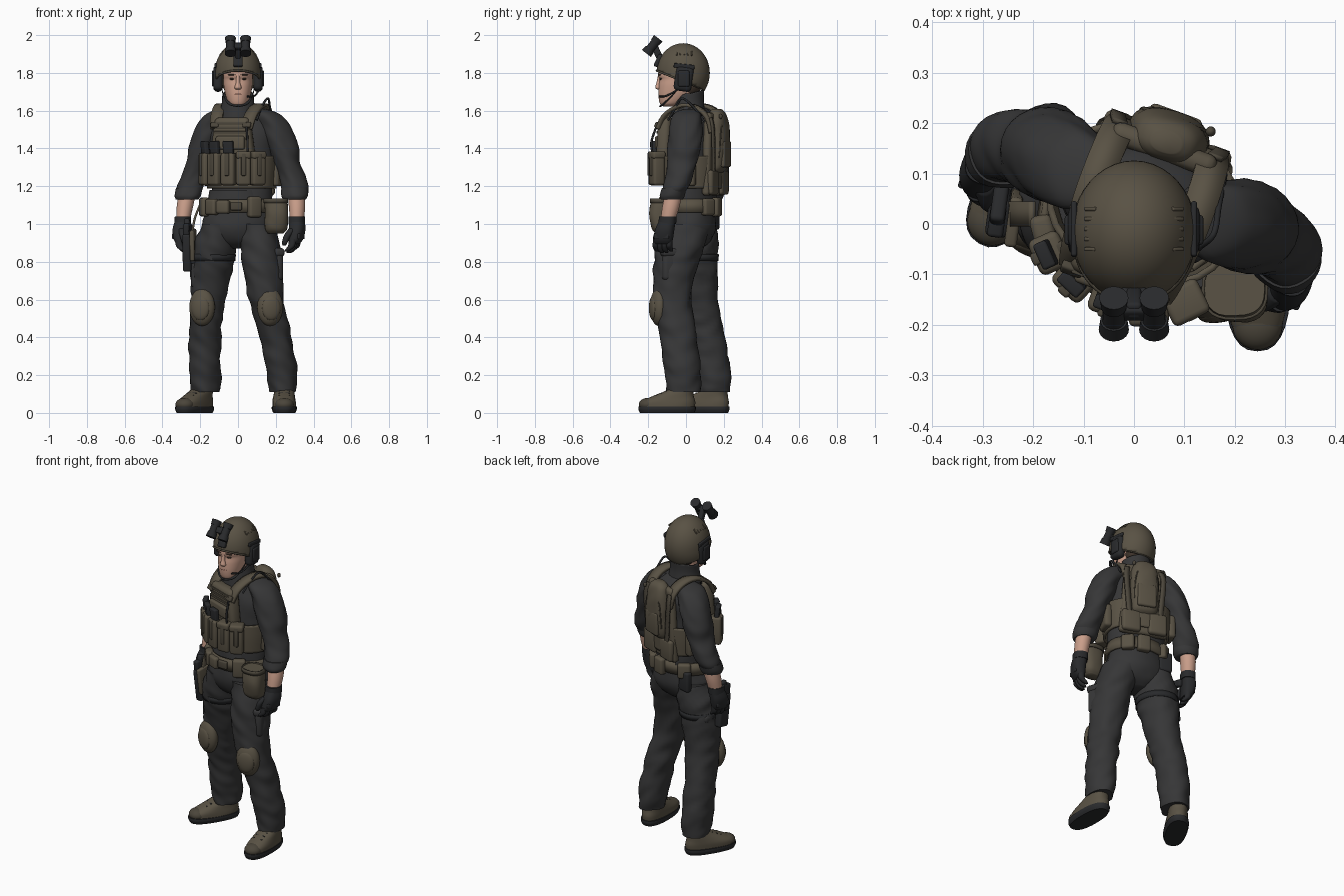
import bpy, bmesh
from math import sin, cos, pi, radians, copysign
from mathutils import Matrix, Vector, noise

if "Cube" in bpy.data.objects:
    bpy.data.objects.remove(bpy.data.objects["Cube"])


def material(name, *rgb):
    m = bpy.data.materials.new(name)
    m.use_nodes = True
    m.diffuse_color = (*rgb, 1)
    m.node_tree.nodes["Principled BSDF"].inputs["Base Color"].default_value = (*rgb, 1)
    return m


cloth = material("charcoal cloth", .037, .037, .038)
olive = material("olive gear", .1, .084, .058)
dark_olive = material("dark olive webbing", .07, .06, .043)
black = material("black gear", .022, .023, .025)
skin = material("skin", .6, .35, .26)
lip = material("lips", .36, .16, .12)
brown = material("hair brown", .05, .035, .025)

WORLD = Matrix.Identity(4)
TORSO = Matrix.Translation((.02, .04, 0)) @ Matrix.Rotation(radians(-20), 4, 'Z')


def place(x, y, z, yaw=0, pitch=0):
    return (Matrix.Translation((x, y, z)) @ Matrix.Rotation(radians(yaw), 4, 'Z')
            @ Matrix.Rotation(radians(pitch), 4, 'X'))


def side_frame(base, s):
    return base @ Matrix.Diagonal((s, 1, 1, 1))


def finish(name, bm, mat, frame=WORLD, thick=0, angle=45):
    bm.transform(frame)
    bmesh.ops.recalc_face_normals(bm, faces=bm.faces)
    me = bpy.data.meshes.new(name)
    bm.to_mesh(me)
    bm.free()
    me.materials.append(mat)
    me.shade_smooth()
    me.set_sharp_from_angle(angle=radians(angle))
    ob = bpy.data.objects.new(name, me)
    bpy.context.collection.objects.link(ob)
    if thick:
        mod = ob.modifiers.new("thickness", 'SOLIDIFY')
        mod.thickness, mod.offset = thick, 1


def spline(keys, steps):
    """Smooth curve through rows of numbers."""
    keys = [Vector(k) for k in keys]
    ext = [keys[0]] + keys + [keys[-1]]
    out = []
    for a, b, c, d in zip(ext, ext[1:], ext[2:], ext[3:]):
        for i in range(steps):
            t = i / steps
            out.append(b + (c - a) * (t / 2) + (a * 2 - b * 5 + c * 4 - d) * (t * t / 2)
                       + (b * 3 - a - c * 3 + d) * (t ** 3 / 2))
    return out + [keys[-1]]


def limb(name, keys, mat, frame=WORLD, fold=0, steps=5, power=1, cap=True, thick=0, sides=28, edit=None):
    """Stack of rounded sections, each x, y, z, half width, half depth."""
    bm = bmesh.new()
    rings = []
    for x, y, z, rx, ry in spline(keys, steps):
        ring = []
        for i in range(sides):
            a = 2 * pi * i / sides
            c, s = cos(a), sin(a)
            p = Vector((x + rx * copysign(abs(c) ** power, c), y + ry * copysign(abs(s) ** power, s), z))
            if fold:
                f = noise.noise(Vector((p.x * 11, p.y * 11, p.z * 17 + p.x * 14)))
                p += Vector((c, s, 0)) * fold * f
            if edit:
                p = edit(p)
            ring.append(bm.verts.new(p))
        rings.append(ring)
    for r, q in zip(rings, rings[1:]):
        for i in range(sides):
            j = (i + 1) % sides
            bm.faces.new((r[i], r[j], q[j], q[i]))
    if cap:
        bm.faces.new(rings[0])
        bm.faces.new(rings[-1])
    finish(name, bm, mat, frame, thick, 60)


def box(name, size, mat, frame=WORLD, bevel=.012, taper=1):
    bm = bmesh.new()
    bmesh.ops.create_cube(bm, size=1, matrix=Matrix.Diagonal((*size, 1)))
    for v in bm.verts:
        if v.co.z > 0:
            v.co.x *= taper
    bmesh.ops.bevel(bm, geom=bm.edges[:], offset=min(bevel, min(size) * .45), segments=3, profile=.5, affect='EDGES')
    finish(name, bm, mat, frame)


def ball(name, size, mat, frame=WORLD):
    bm = bmesh.new()
    bmesh.ops.create_uvsphere(bm, u_segments=24, v_segments=14, radius=1, matrix=Matrix.Diagonal((*size, 1)))
    finish(name, bm, mat, frame)


def cylinder(name, r1, r2, length, mat, frame=WORLD):
    bm = bmesh.new()
    bmesh.ops.create_cone(bm, cap_ends=True, segments=20, radius1=r1, radius2=r2, depth=length)
    finish(name, bm, mat, frame)


def strap(name, points, width, mat, frame=WORLD, thick=.012):
    """Flat band along points; width is a vector across it."""
    bm = bmesh.new()
    w = Vector(width) / 2
    rows = [(bm.verts.new(p - w), bm.verts.new(p + w)) for p in spline(points, 6)]
    for a, b in zip(rows, rows[1:]):
        bm.faces.new((a[0], a[1], b[1], b[0]))
    finish(name, bm, mat, frame, thick)


def cable(name, points, radius, mat, frame=WORLD):
    cu = bpy.data.curves.new(name, 'CURVE')
    cu.dimensions, cu.bevel_depth, cu.bevel_resolution, cu.use_fill_caps = '3D', radius, 2, True
    sp = cu.splines.new('POLY')
    pts = spline(points, 6)
    sp.points.add(len(pts) - 1)
    for q, p in zip(sp.points, pts):
        q.co = (*(frame @ p), 1)
    cu.materials.append(mat)
    bpy.context.collection.objects.link(bpy.data.objects.new(name, cu))


# Trousers
limb("trouser_seat", [(0, .02, 1.18, .15, .12), (0, .02, 1.08, .17, .13), (0, .02, .98, .19, .14),
                      (0, .02, .91, .15, .11), (0, .02, .87, .05, .06)], cloth, fold=.006)
limb("left_trouser_leg", [(.09, 0, 1, .1, .13), (.12, -.03, .88, .11, .13), (.13, -.06, .75, .105, .112),
                          (.155, -.07, .58, .092, .1), (.2, -.04, .4, .082, .095), (.23, -.02, .22, .083, .094),
                          (.24, -.015, .11, .073, .085)], cloth, fold=.012, steps=10)
limb("right_trouser_leg", [(-.09, .03, 1, .1, .13), (-.12, .04, .88, .115, .13), (-.14, .05, .75, .108, .118),
                           (-.16, .07, .58, .09, .1), (-.175, .11, .4, .085, .1), (-.175, .14, .22, .085, .095),
                           (-.175, .148, .11, .075, .085)], cloth, fold=.012, steps=10)

# Thigh pockets, knee pads and boots
for side, pocket, knee, foot in (
        ("left", place(.2, -.065, .78, 20), place(.17, -.145, .56, 12), place(.245, 0, 0)),
        ("right", place(-.215, .06, .74, -12), place(-.19, -.018, .56, -18), place(-.178, .178, 0, -31))):
    box(side + "_thigh_pocket", (.05, .13, .16), cloth, pocket, .022)
    box(side + "_pocket_flap", (.058, .138, .045), cloth, pocket @ place(0, 0, .07), .016)
    ball(side + "_knee_pad", (.07, .045, .1), olive, knee)
    ball(side + "_knee_cap", (.05, .02, .065), olive, knee @ place(0, -.03, -.005))
    limb(side + "_boot_sole", [(0, -.1, 0, .058, .144), (0, -.1, .018, .066, .152), (0, -.1, .035, .066, .152)],
         black, foot, power=.8)
    limb(side + "_boot_upper", [(0, -.1, .03, .062, .147), (0, -.093, .06, .062, .142), (0, -.065, .09, .057, .108),
                                (0, -.035, .115, .052, .078), (0, -.01, .14, .05, .06), (0, -.005, .19, .05, .055)],
         olive, foot, power=.85, fold=.004)
    ball(side + "_toe_cap", (.05, .05, .035), dark_olive, foot @ place(0, -.2, .045))
    for i in range(4):
        box(side + "_boot_lace", (.06, .008, .008), black, foot @ place(0, -.155 + i * .026, .092 + i * .011), .003)

# Shirt and collar
limb("shirt_body", [(0, 0, 1.1, .165, .12), (0, 0, 1.25, .165, .118), (0, 0, 1.4, .175, .12), (0, .01, 1.5, .175, .115),
                    (0, .01, 1.57, .135, .09), (-.01, -.005, 1.615, .08, .065)], cloth, TORSO, fold=.008)


def open_front(p):
    p.z += max(0, p.y - .02) * .25 - max(0, -p.y - .015) * 1.2
    return p


limb("shirt_collar", [(0, .01, 1.58, .1, .09), (0, .01, 1.64, .086, .084), (0, .015, 1.69, .083, .082)], cloth,
     cap=False, thick=.01, edit=open_front)

# Sleeves, forearms and gloves
for side, s in (("left", 1), ("right", -1)):
    F = side_frame(TORSO, s)
    limb(side + "_sleeve", [(.09, .02, 1.61, .03, .04), (.14, .02, 1.575, .078, .075), (.194, .025, 1.48, .083, .09),
                            (.237, .025, 1.36, .073, .085), (.275, .02, 1.26, .07, .074),
                            (.295, .005, 1.19, .068, .066), (.302, -.01, 1.14, .06, .057)],
         cloth, F, fold=.012, steps=8)
    limb(side + "_rolled_cuff", [(.304, -.01, 1.13, .061, .057), (.303, -.008, 1.15, .071, .065),
                                 (.297, 0, 1.19, .069, .065)], cloth, F, fold=.006)
    H = F @ place(.006, .022, 0)
    limb(side + "_forearm", [(.3, -.02, 1.17, .045, .046), (.31, -.035, 1.09, .043, .046),
                             (.315, -.052, 1.01, .035, .038)], skin, H)
    limb(side + "_glove_cuff", [(.315, -.05, 1.04, .041, .046), (.316, -.053, 1, .041, .046)], black, H, power=.8)
    limb(side + "_glove_palm", [(.316, -.052, 1.02, .038, .042), (.322, -.065, .97, .04, .051),
                                (.318, -.075, .92, .034, .052), (.31, -.08, .895, .024, .046)], black, H, power=.8)
    for i in range(4):
        y = -.117 + i * .026
        tip = .842 + abs(i - 1.4) * .008
        limb(side + "_finger", [(.314, y, .92, .019, .015), (.31, y - .004, .885, .019, .015),
                                (.293, y - .006, tip + .012, .017, .014), (.28, y - .004, tip, .008, .008)],
             black, H, sides=12)
    limb(side + "_thumb", [(.305, -.095, .975, .02, .02), (.288, -.122, .94, .019, .018),
                           (.275, -.13, .9, .015, .014), (.272, -.128, .885, .007, .007)], black, H, sides=12)
    box(side + "_knuckle_guard", (.014, .085, .03), black, H @ place(.347, -.075, .935), .006)

# Armour vest
limb("vest_cummerbund", [(0, 0, 1.19, .17, .135), (0, 0, 1.28, .178, .14), (0, 0, 1.36, .18, .14)], olive, TORSO,
     cap=False, thick=.014, power=.85)
box("front_plate", (.25, .07, .22), olive, TORSO @ place(0, -.138, 1.455), .025, .76)
box("chest_admin_pouch", (.16, .03, .07), olive, TORSO @ place(0, -.177, 1.43), .01)
box("back_plate", (.29, .045, .44), olive, TORSO @ place(0, .115, 1.37), .02, .75)
for i in range(3):
    box("chest_webbing", (.18, .01, .014), dark_olive, TORSO @ place(0, -.173, 1.485 + i * .024), .003)
for s in (1, -1):
    F = side_frame(TORSO, s)
    strap("shoulder_strap", [(.085, -.155, 1.5), (.095, -.115, 1.57), (.105, -.03, 1.617), (.105, .05, 1.61),
                             (.1, .11, 1.56), (.09, .13, 1.48)], (.065, 0, 0), olive, F, .018)
    strap("pack_strap", [(.1, .13, 1.56), (.11, .145, 1.5), (.1, .145, 1.36), (.085, .14, 1.2)], (.03, 0, 0),
          dark_olive, F, .01)
    box("lower_back_pouch", (.11, .04, .13), olive, F @ place(.078, .135, 1.22), .016)
    box("side_pouch", (.045, .1, .14), olive, F @ place(.19, .03, 1.27), .016)
    box("strap_buckle", (.045, .02, .03), dark_olive, F @ place(.09, -.17, 1.525, 0, -25), .006)

# Magazine pouches wrapped round the chest
for i in range(5):
    a = (i - 2) * .4
    F = TORSO @ place(.2 * sin(a), -.05 - .152 * cos(a), 1.29, a * 180 / pi)
    box("magazine_pouch", (.076, .065, .17), olive, F, .014)
    box("pouch_strap", (.026, .072, .12), dark_olive, F @ place(0, -.002, .025), .006)
    if i < 3:
        box("magazine", (.055, .028, .12), black, F @ place(0, -.005, .09, 0, 6), .006)
    else:
        box("pouch_flap", (.08, .074, .04), olive, F @ place(0, 0, .075), .012)
cable("radio_antenna", [(.1, -.19, 1.36), (.105, -.2, 1.43), (.09, -.175, 1.52)], .006, black, TORSO)
cable("shoulder_tube", [(.13, .11, 1.54), (.14, .05, 1.62), (.15, -.01, 1.665), (.13, -.05, 1.62), (.12, -.1, 1.55)],
      .006, black, TORSO)

# Backpack
limb("backpack", [(0, .13, 1.27, .05, .02), (0, .135, 1.3, .075, .045), (0, .14, 1.4, .083, .055),
                  (0, .14, 1.52, .078, .05), (0, .135, 1.585, .06, .04), (0, .13, 1.61, .03, .02)],
     olive, TORSO, power=.85, fold=.004)
box("backpack_pocket", (.11, .026, .14), olive, TORSO @ place(0, .182, 1.37), .012)
cable("backpack_zip", [(-.07, .17, 1.35), (-.06, .178, 1.5), (0, .168, 1.575), (.06, .178, 1.5), (.07, .17, 1.35)],
      .004, dark_olive, TORSO)
ball("tube_cap", (.01, .01, .014), dark_olive, TORSO @ place(.075, .18, 1.57))

# Belt and its pouches
limb("belt", [(0, .02, 1.06, .178, .138), (0, .02, 1.13, .17, .135)], olive, cap=False, thick=.014, steps=1)
box("belt_buckle", (.06, .02, .045), dark_olive, place(-.01, -.135, 1.095), .006)
for a, h in ((-75, .1), (-48, .085), (-25, .07), (28, .11), (130, .09), (160, .1), (-150, .09)):
    t = radians(a)
    box("belt_pouch", (.075, .045, h), olive, place(.185 * sin(t), .02 - .15 * cos(t), 1.09, a), .014)
limb("dump_pouch", [(.2, -.125, .95, .04, .03), (.203, -.13, .98, .058, .052), (.205, -.135, 1.06, .062, .058),
                    (.2, -.13, 1.13, .058, .052)], olive, power=.75, fold=.006)
limb("dump_pouch_rim", [(.2, -.13, 1.11, .06, .055), (.2, -.13, 1.135, .06, .055)], dark_olive, cap=False,
     thick=.006, power=.75, steps=1)
box("back_hip_pouch", (.08, .04, .12), black, place(-.1, .15, 1.03, -15), .012)

# Holster and pistol
H = place(-.265, .02, .87, -8, 8)
box("holster", (.045, .075, .2), black, H @ place(-.003, 0, -.02), .012)
box("holster_panel", (.025, .1, .16), olive, H @ place(.028, 0, .02), .008)
box("pistol_slide", (.032, .06, .07), black, H @ place(-.005, 0, .1), .008)
box("pistol_grip", (.03, .11, .042), black, H @ place(-.005, .05, .12, 0, -25), .01)
strap("holster_hanger", [(-.195, .02, 1.1), (-.225, .02, 1.02), (-.24, .02, .92)], (0, .05, 0), olive)
limb("thigh_strap", [(-.13, .045, .805, .112, .123), (-.128, .045, .84, .113, .125)], black, cap=False, thick=.004, steps=1)

# Head and face
limb("neck", [(0, .02, 1.54, .06, .06), (0, 0, 1.62, .058, .062), (0, -.01, 1.7, .058, .065)], skin)
limb("head", [(0, -.095, 1.622, .022, .025), (0, -.08, 1.637, .048, .058), (0, -.058, 1.68, .066, .088),
              (0, -.045, 1.73, .076, .1), (0, -.04, 1.765, .078, .101), (0, -.04, 1.795, .078, .108),
              (0, -.03, 1.86, .07, .09), (0, -.03, 1.9, .03, .04)], skin, power=.92)
limb("nose", [(0, -.145, 1.713, .013, .008), (0, -.146, 1.723, .018, .017), (0, -.143, 1.75, .011, .013),
              (0, -.138, 1.79, .01, .01)], skin, sides=14)
ball("mouth", (.024, .007, .005), lip, place(0, -.14, 1.688))
ball("nape_hair", (.07, .06, .07), brown, place(0, .022, 1.74))
for s in (1, -1):
    ball("eyebrow", (.022, .006, .004), brown, place(s * .034, -.14, 1.79, s * 14))
    ball("eye", (.013, .005, .005), brown, place(s * .033, -.134, 1.768, s * 16))
    # Headset, chin strap and helmet fittings
    box("ear_cup", (.05, .095, .135), black, place(s * .106, -.012, 1.77, 0, -8), .024)
    box("ear_cup_plate", (.02, .06, .085), black, place(s * .128, -.012, 1.77), .008)
    strap("chin_strap", [(s * .09, -.02, 1.74), (s * .076, -.07, 1.68), (s * .05, -.11, 1.64), (0, -.132, 1.626)],
          (0, .012, .016), black, thick=.006)
    box("helmet_rail", (.012, .11, .024), black, place(s * .119, -.01, 1.835, 0, -6), .005)
    for i in range(5):
        box("helmet_rib", (.03, .008, .01), olive,
            place(s * .086, -.05 + i * .02, 1.903) @ Matrix.Rotation(s * .75, 4, 'Y'), .003)
cable("headset_microphone", [(.115, -.03, 1.72), (.09, -.1, 1.68), (.05, -.14, 1.675)], .005, black)

# Helmet: dome cut along a sloping rim
bm = bmesh.new()
bmesh.ops.create_uvsphere(bm, u_segments=40, v_segments=28, radius=1)
for v in bm.verts:
    v.co = Vector((v.co.x * .113, v.co.y * .131, v.co.z * .147))
    v.co.x *= 1 + max(0, -v.co.z)
bmesh.ops.bisect_plane(bm, geom=bm.verts[:] + bm.edges[:] + bm.faces[:], plane_co=(0, -.13, .01),
                       plane_no=(0, .4, 1), clear_inner=True)
finish("helmet_shell", bm, olive, place(0, -.015, 1.8), .01)
cable("helmet_rim", [(.116 * sin(i * pi / 12), -.03 - .125 * cos(i * pi / 12),
                      1.762 + .05 * cos(i * pi / 12)) for i in range(25)], .006, dark_olive)

# Night vision mount and twin tubes
box("helmet_shroud", (.05, .025, .07), black, place(0, -.147, 1.865, 0, -25), .008)
box("mount_arm", (.03, .035, .09), black, place(0, -.155, 1.915, 0, 25), .008)
box("tube_bridge", (.09, .03, .035), black, place(0, -.172, 1.94, 0, -38), .008)
for s in (1, -1):
    N = place(s * .04, -.178, 1.943, 0, -38)
    cylinder("vision_tube", .023, .022, .09, black, N)
    cylinder("vision_eyepiece", .03, .027, .03, black, N @ place(0, 0, -.036))
    cylinder("vision_lens_ring", .025, .029, .03, black, N @ place(0, 0, .036))
